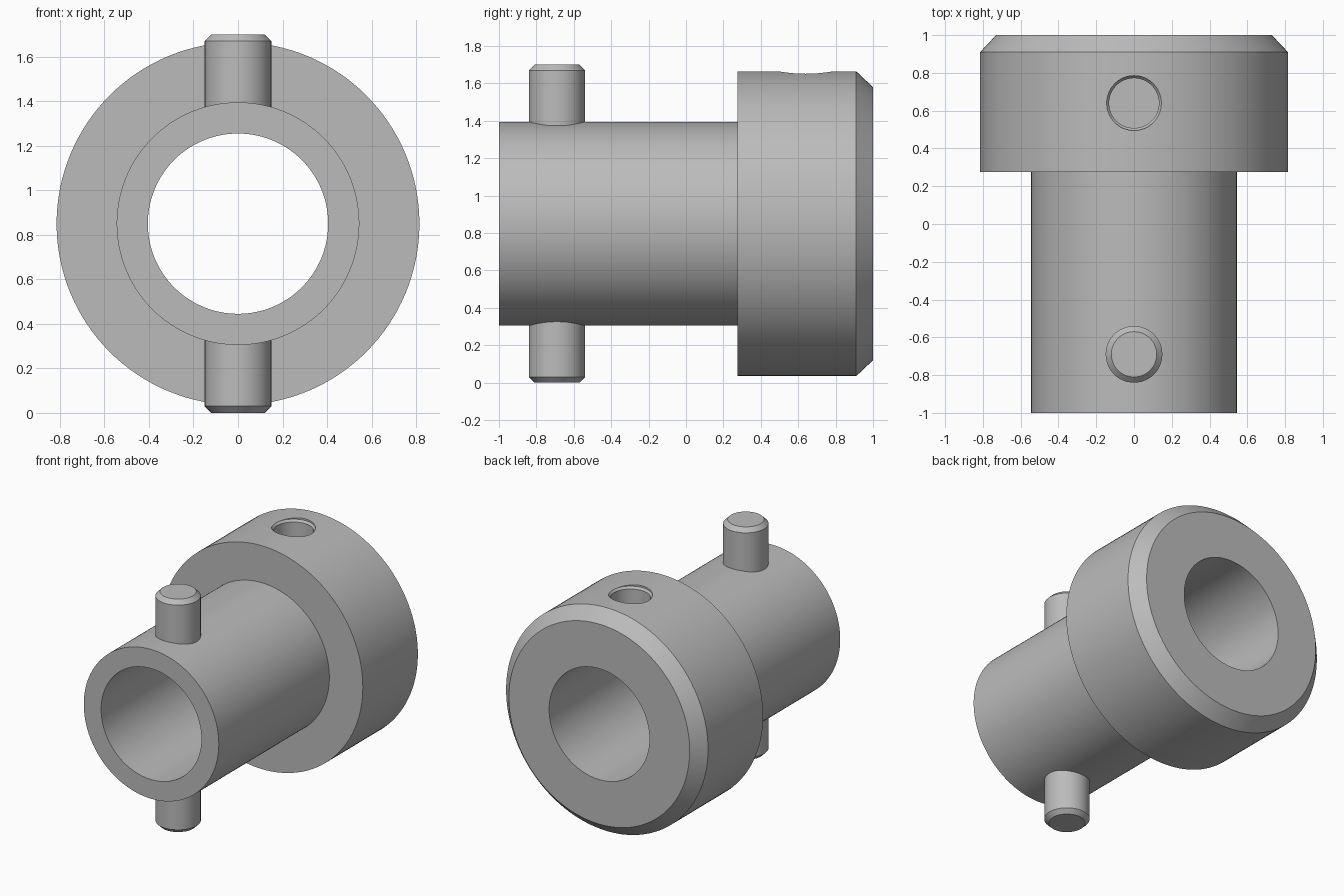
import bpy
import bmesh
import math
from mathutils import Matrix

cube = bpy.data.objects.get("Cube")
if cube:
    bpy.data.objects.remove(cube)

AXIS_Z = 0.85      # height of the tube's centre line
PIN_Y = -0.69
HOLE_Y = 0.64

# One plain grey for everything
grey = bpy.data.materials.new("grey metal")
grey.use_nodes = True
colour = (0.5, 0.5, 0.5, 1)
grey.diffuse_color = colour
grey.node_tree.nodes["Principled BSDF"].inputs["Base Color"].default_value = colour


def lathe(name, profile, steps, matrix, closed=False):
    """Turn (radius, height) points around z, then place by matrix."""
    bm = bmesh.new()
    verts = [bm.verts.new((r, 0, h)) for r, h in profile]
    edges = [bm.edges.new(pair) for pair in zip(verts, verts[1:])]
    if closed:
        edges.append(bm.edges.new((verts[-1], verts[0])))
    bmesh.ops.spin(bm, geom=verts + edges, axis=(0, 0, 1), cent=(0, 0, 0),
                   angle=math.tau, steps=steps, use_merge=True)
    bmesh.ops.remove_doubles(bm, verts=bm.verts, dist=1e-5)
    if not closed:
        rims = [e for e in bm.edges if e.is_boundary]
        bmesh.ops.holes_fill(bm, edges=rims, sides=0)
    bmesh.ops.recalc_face_normals(bm, faces=bm.faces)
    bm.transform(matrix)
    mesh = bpy.data.meshes.new(name)
    bm.to_mesh(mesh)
    bm.free()
    mesh.materials.append(grey)
    obj = bpy.data.objects.new(name, mesh)
    bpy.context.collection.objects.link(obj)
    return obj


def smooth(obj):
    bpy.ops.object.select_all(action='DESELECT')
    obj.select_set(True)
    bpy.context.view_layer.objects.active = obj
    bpy.ops.object.shade_smooth_by_angle(angle=math.radians(30))


# Hollow tube with the wide chamfered collar, turned along y
along_y = Matrix.Translation((0, 0, AXIS_Z)) @ Matrix.Rotation(-math.pi / 2, 4, 'X')
body = lathe("collared_tube",
             [(0.405, -1), (0.545, -1), (0.545, 0.275), (0.815, 0.275),
              (0.815, 0.91), (0.73, 1), (0.405, 1)],
             128, along_y, closed=True)

# Blind hole with a small countersink in the top of the collar
cutter = lathe("hole_cutter",
               [(0.132, 0.545), (0.132, 0.787), (0.145, 0.802), (0.145, 0.95)],
               64, Matrix.Translation((0, HOLE_Y, AXIS_Z)))
cut = body.modifiers.new("hole", 'BOOLEAN')
cut.operation = 'DIFFERENCE'
cut.solver = 'EXACT'
cut.object = cutter
bpy.context.view_layer.objects.active = body
bpy.ops.object.modifier_apply(modifier=cut.name)
bpy.data.objects.remove(cutter)
smooth(body)

# Chamfered pins standing out of the tube, above and below
for name, turn in (("upper_pin", 0), ("lower_pin", math.pi)):
    place = Matrix.Translation((0, PIN_Y, AXIS_Z)) @ Matrix.Rotation(turn, 4, 'X')
    pin = lathe(name, [(0.15, 0.46), (0.15, 0.82), (0.12, 0.85)], 64, place)
    smooth(pin)
